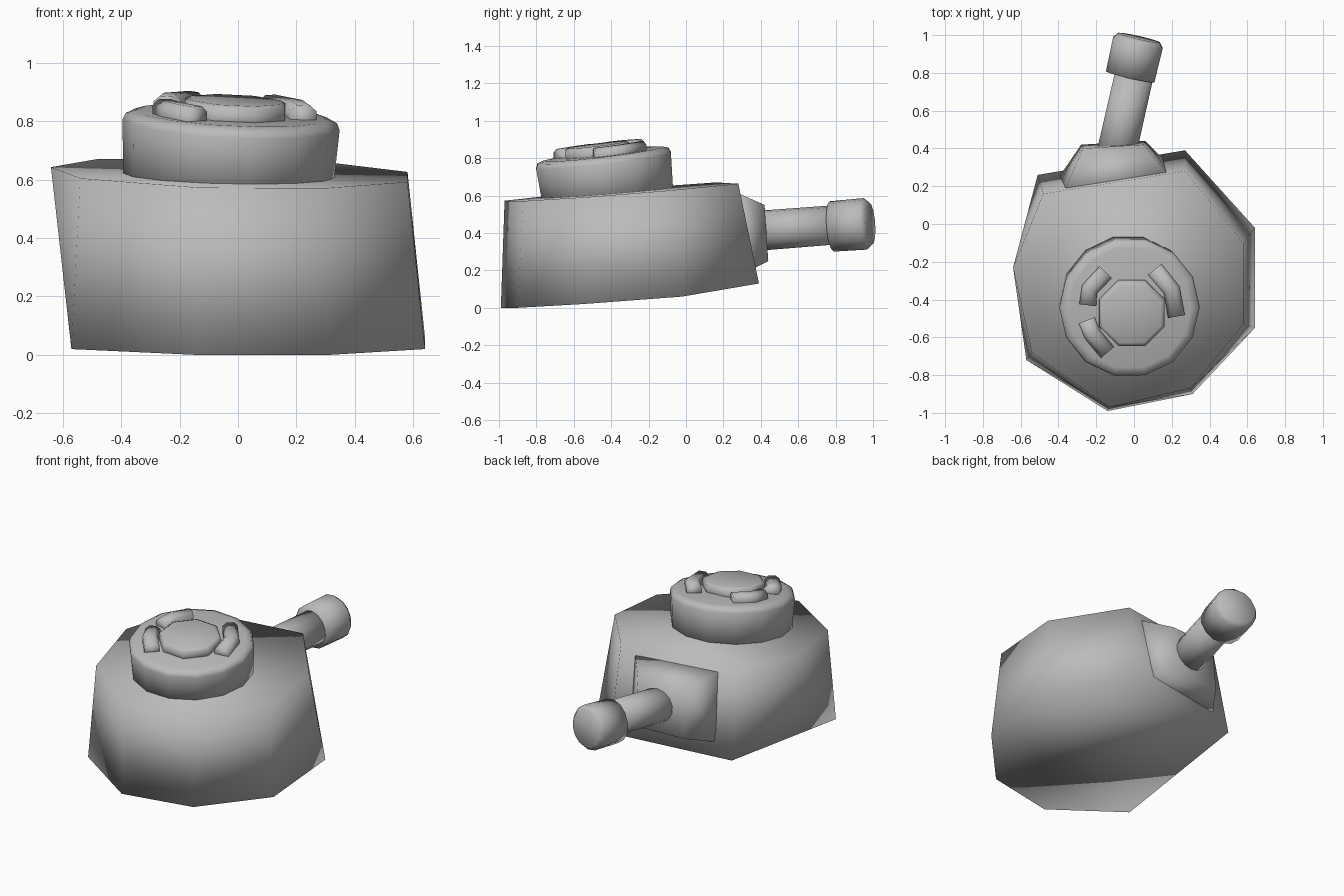
import bpy
import bmesh
import math
from mathutils import Vector

if "Cube" in bpy.data.objects:
    bpy.data.objects.remove(bpy.data.objects["Cube"])

grey = bpy.data.materials.new("plain grey")
grey.use_nodes = True
colour = (0.5, 0.5, 0.5, 1)
grey.diffuse_color = colour
grey.node_tree.nodes["Principled BSDF"].inputs["Base Color"].default_value = colour


def finish(name, bm):
    bmesh.ops.recalc_face_normals(bm, faces=bm.faces)
    mesh = bpy.data.meshes.new(name)
    bm.to_mesh(mesh)
    bm.free()
    for face in mesh.polygons:
        face.use_smooth = True
    mesh.materials.append(grey)
    obj = bpy.data.objects.new(name, mesh)
    bpy.context.collection.objects.link(obj)
    return obj


def solid(name, points):
    """Closed faceted body around a few corner points."""
    bm = bmesh.new()
    for p in points:
        bm.verts.new(p)
    bmesh.ops.convex_hull(bm, input=bm.verts[:])
    bmesh.ops.dissolve_limit(bm, angle_limit=0.02, verts=bm.verts[:], edges=bm.edges[:])
    return finish(name, bm)


def lathe(name, profile, sides, origin, axis, phase=0.0):
    """Rings of (radius, height) around an axis, capped at both ends."""
    bm = bmesh.new()
    turn = Vector((0, 0, 1)).rotation_difference(Vector(axis))
    rings = []
    for radius, height in profile:
        ring = []
        for i in range(sides):
            a = phase + math.tau * i / sides
            p = Vector((radius * math.cos(a), radius * math.sin(a), height))
            ring.append(bm.verts.new(Vector(origin) + turn @ p))
        rings.append(ring)
    for low, high in zip(rings, rings[1:]):
        for i in range(sides):
            j = (i + 1) % sides
            bm.faces.new((low[i], low[j], high[j], high[i]))
    bm.faces.new(rings[0])
    bm.faces.new(rings[-1])
    return finish(name, bm)


# Turret body: bottom corners, then top corners on a sloping roof
bottom = [(0.27, 0.39, 0.13), (0.64, -0.02, 0.06), (0.64, -0.55, 0.02),
          (0.31, -0.9, 0), (-0.14, -0.99, 0), (-0.57, -0.72, 0.02), (-0.51, 0.26, 0.11)]
roof = [(0.27, 0.28), (0.58, -0.1), (0.58, -0.53), (0.3, -0.87),
        (-0.13, -0.97), (-0.54, -0.68), (-0.64, -0.23), (-0.48, 0.16)]
solid("turret_body", bottom + [(x, y, 0.647 - 0.022 * x + 0.08 * y) for x, y in roof])

# Gun shield on the rear face
solid("gun_shield", [(-0.38, 0.15, 0.63), (0.2, 0.24, 0.63),
                     (-0.43, 0.2, 0.18), (0.2, 0.3, 0.18),
                     (-0.27, 0.4, 0.55), (0.05, 0.42, 0.55),
                     (-0.28, 0.42, 0.25), (0.06, 0.44, 0.25)])

# Short gun and its muzzle sleeve
gun_axis = (0.22, 0.97, 0.075)
lathe("gun_barrel", [(0.107, 0), (0.105, 0.5)], 14, (-0.11, 0.3, 0.405), gun_axis)
lathe("muzzle_sleeve", [(0.135, 0), (0.138, 0.185), (0.115, 0.212)], 14,
      (-0.02, 0.78, 0.435), gun_axis)

# Cupola drum and hatch, both tilted
tilt = (0.05, -0.12, 1)
lathe("cupola", [(0.358, -0.26), (0.372, -0.035), (0.362, -0.012), (0.325, 0.0)],
      14, (-0.022, -0.445, 0.822), tilt)
lathe("hatch", [(0.19, -0.03), (0.186, 0.04), (0.165, 0.05)],
      8, (-0.012, -0.47, 0.822), tilt, math.pi / 8)

# Bent vision blocks around the hatch
blocks = {
    "rear_right_vision_block": [(-0.15, -0.255), (-0.235, -0.345), (-0.245, -0.43)],
    "front_right_vision_block": [(-0.25, -0.51), (-0.22, -0.585), (-0.14, -0.68)],
    "left_vision_block": [(0.11, -0.24), (0.2, -0.35), (0.225, -0.49)],
}
for name, path in blocks.items():
    bm = bmesh.new()
    rings = []
    for i, (x, y) in enumerate(path):
        a = Vector(path[max(i - 1, 0)])
        b = Vector(path[min(i + 1, len(path) - 1)])
        d = (b - a).normalized()
        ring = []
        for side, up in ((-0.045, -0.03), (-0.045, 0.03), (-0.022, 0.05),
                         (0.022, 0.05), (0.045, 0.03), (0.045, -0.03)):
            px, py = x - d.y * side, y + d.x * side
            pz = 0.822 - 0.05 * (px + 0.022) + 0.12 * (py + 0.445) + up
            ring.append(bm.verts.new((px, py, pz)))
        rings.append(ring)
    for r, s in zip(rings, rings[1:]):
        for i in range(len(r)):
            j = (i + 1) % len(r)
            bm.faces.new((r[i], r[j], s[j], s[i]))
    bm.faces.new(rings[0])
    bm.faces.new(rings[-1])
    finish(name, bm)
